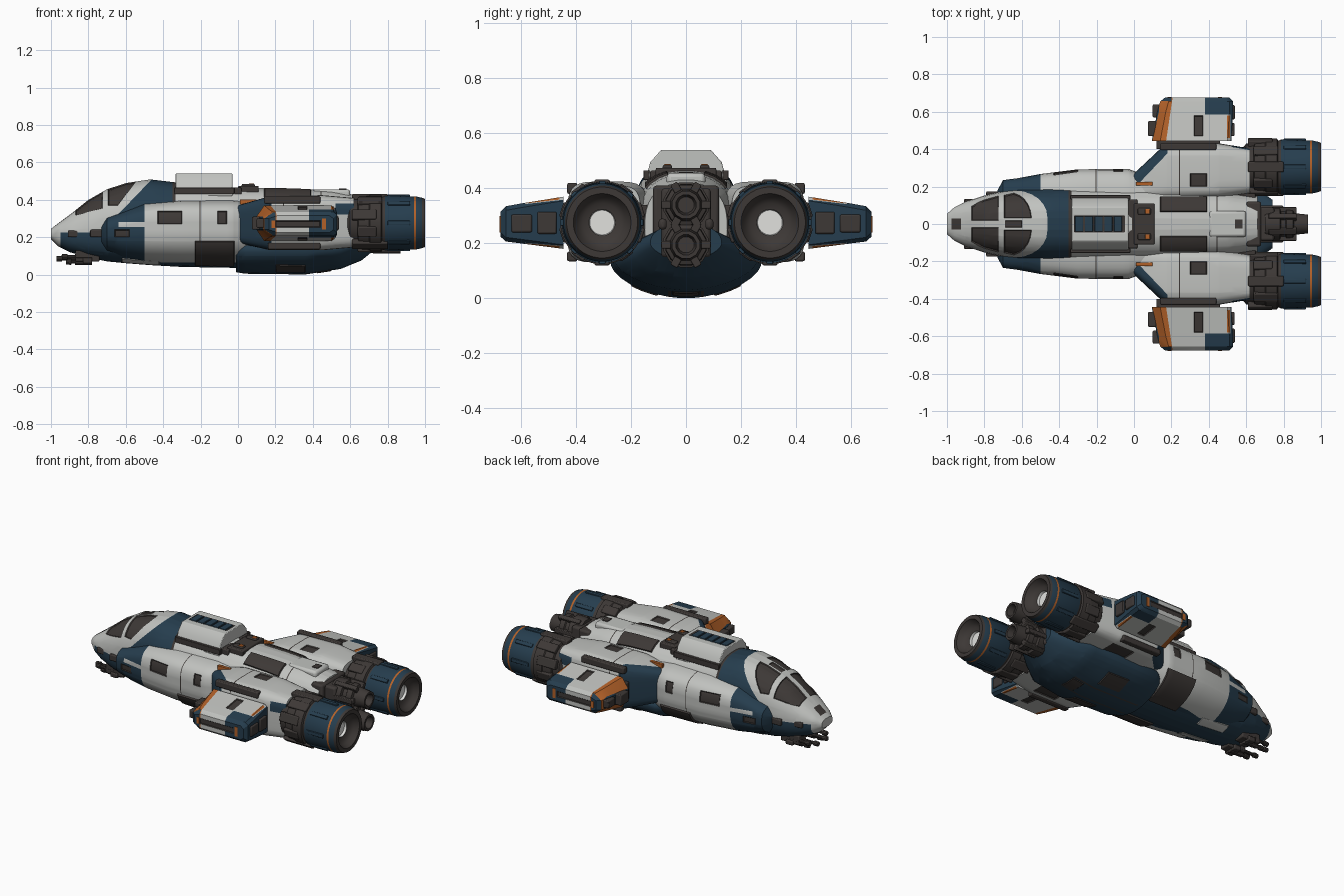
import bpy, bmesh, math
from mathutils import Vector, Matrix

if "Cube" in bpy.data.objects:
    bpy.data.objects.remove(bpy.data.objects["Cube"])

def material(name, r, g, b):
    m = bpy.data.materials.new(name)
    m.diffuse_color = (r, g, b, 1)
    m.use_nodes = True
    m.node_tree.nodes["Principled BSDF"].inputs["Base Color"].default_value = m.diffuse_color
    return m

MATS = [material("light grey hull", .53, .54, .52), material("navy paint", .019, .047, .076),
        material("dark metal", .047, .040, .037), material("orange trim", .45, .12, .022),
        material("white core", .75, .75, .73)]
GREY, NAVY, DARK, ORANGE, WHITE = range(5)

def finish(name, bm, mirror=False, bevel=0):
    bmesh.ops.recalc_face_normals(bm, faces=bm.faces)
    me = bpy.data.meshes.new(name)
    bm.to_mesh(me)
    bm.free()
    for m in MATS:
        me.materials.append(m)
    ob = bpy.data.objects.new(name, me)
    bpy.context.collection.objects.link(ob)
    if bevel:
        mod = ob.modifiers.new("bevel", 'BEVEL')
        mod.width, mod.segments, mod.limit_method = bevel, 2, 'ANGLE'
    if mirror:
        mod = ob.modifiers.new("mirror", 'MIRROR')
        mod.use_axis = (False, True, False)
    return ob

def skin(name, rings, mats, mirror=False, bevel=0):
    """Join equal-length rings of points; mats = one index or one per band, last is the end cap."""
    bm = bmesh.new()
    vs = [[bm.verts.new(p) for p in r] for r in rings]
    n = len(rings[0])
    if isinstance(mats, int):
        mats = [mats] * len(rings)
    bm.faces.new(vs[0]).material_index = mats[0]
    bm.faces.new(vs[-1]).material_index = mats[-1]
    for k in range(len(vs) - 1):
        for i in range(n):
            j = (i + 1) % n
            f = bm.faces.new((vs[k][i], vs[k][j], vs[k + 1][j], vs[k + 1][i]))
            f.material_index = mats[k]
    return finish(name, bm, mirror, bevel)

def loft(name, stations, mat, p=2.5, pb=None, n=32, mirror=False):
    """Stations (x, centre y, half width, z low, z widest, z high); p, pb = squareness above, below."""
    rings = []
    for x, cy, w, zb, zc, zt in stations:
        ring = []
        for i in range(n):
            t = 2 * math.pi * (i + .5) / n
            c, s = math.cos(t), math.sin(t)
            e = 2 / (p if s > 0 else pb or p)
            ry, rz = math.copysign(abs(c) ** e, c), math.copysign(abs(s) ** e, s)
            ring.append((x, cy + w * ry, zc + rz * (zt - zc if s > 0 else zc - zb)))
        rings.append(ring)
    return skin(name, rings, mat, mirror)

def revolve(name, prof, mats, y, z, n=32, mirror=False):
    return skin(name, [[(x, y + r * math.cos(2 * math.pi * (i + .5) / n), z + r * math.sin(2 * math.pi * (i + .5) / n))
                        for i in range(n)] for x, r in prof], mats, mirror)

def boxes(name, mat, items, mirror=False, bevel=.006):
    """Items (x0, x1, y0, y1, z0, z1) and an optional (axis y, axis z, angle) turn about x."""
    bm = bmesh.new()
    for x0, x1, y0, y1, z0, z1, *turn in items:
        m = Matrix.Translation(((x0 + x1) / 2, (y0 + y1) / 2, (z0 + z1) / 2)) @ Matrix.Diagonal((x1 - x0, y1 - y0, z1 - z0, 1))
        if turn:
            t = Matrix.Translation((0, turn[0], turn[1]))
            m = t @ Matrix.Rotation(turn[2], 4, 'X') @ t.inverted() @ m
        bmesh.ops.create_cube(bm, size=1, matrix=m)
    for f in bm.faces:
        f.material_index = mat
    return finish(name, bm, mirror, bevel)

def box(x0=None, x1=None, y0=None, y1=None, z0=None, z1=None):
    out = []
    for k, (lo, hi) in enumerate(((x0, x1), (y0, y1), (z0, z1))):
        for s, v in ((-1, lo), (1, hi)):
            if v is not None:
                out.append(tuple(s if i == k else 0 for i in range(3)) + (s * v,))
    return out

def paint(ob, mat, planes, depth=0):
    """Cut the surface along planes and colour where a*x + b*|y| + c*z < d for all of them."""
    bm = bmesh.new()
    bm.from_mesh(ob.data)
    for a, b, c, d in planes:
        for s in ((1, -1) if b else (1,)):
            no = Vector((a, b * s, c))
            bmesh.ops.bisect_plane(bm, geom=bm.verts[:] + bm.edges[:] + bm.faces[:], dist=1e-5,
                                   plane_co=no * d / no.length_squared, plane_no=no)
    hit = []
    for f in bm.faces:
        q = f.calc_center_median()
        if all(a * q.x + b * abs(q.y) + c * q.z < d for a, b, c, d in planes):
            f.material_index = mat
            hit.append(f)
    if depth and hit:
        bmesh.ops.inset_region(bm, faces=hit, thickness=.004, depth=depth, use_even_offset=True)
    bm.to_mesh(ob.data)
    bm.free()

# central fuselage with cockpit
hull = loft("fuselage", [(-1, 0, .055, .19, .215, .245), (-.96, 0, .09, .15, .22, .275), (-.9, 0, .12, .12, .22, .32),
    (-.8, 0, .153, .09, .22, .40), (-.7, 0, .177, .07, .23, .457), (-.6, 0, .19, .06, .24, .49), (-.47, 0, .2, .05, .25, .51),
    (-.3, 0, .2, .04, .25, .49), (0, 0, .2, .035, .25, .465), (.3, 0, .19, .03, .25, .46), (.5, 0, .175, .05, .25, .45),
    (.66, 0, .15, .1, .26, .42)], GREY, p=2.5)
paint(hull, NAVY, [(-1, 0, .96, .95)] + box(x1=-.35))            # band behind cockpit
paint(hull, NAVY, box(x0=-.95, x1=-.5, z1=.225))                  # lower nose
paint(hull, NAVY, box(z1=.07))                                    # belly
paint(hull, GREY, box(x0=-.62, x1=-.42, y0=.06, y1=.12, z1=.12), .003)
paint(hull, DARK, box(x0=-.87, x1=-.725, y0=.018) + [(.25, 0, -1, -.535)], -.006)   # windscreen
paint(hull, DARK, box(x0=-.695, y0=.032) + [(0, 0, -1, -.37), (1, 0, -.75, -.92)], -.006)  # side windows
paint(hull, DARK, box(x0=-.69, x1=-.60, y1=.02, z0=.4), -.004)
paint(hull, DARK, box(x0=-.975, x1=-.925, y1=.03, z0=.24))
paint(hull, DARK, box(x0=-.35, x1=-.335, z0=.3))
paint(hull, DARK, box(x0=.14, x1=.39, y0=.065, y1=.145, z0=.38), .008)   # spine plates
paint(hull, DARK, box(x0=.54, x1=.58, y1=.025, z0=.4), -.004)
paint(hull, DARK, box(x0=.44, x1=.446, z0=.3))

# broad cheek body either side
cheek = loft("cheek_body", [(-.73, 0, .18, .14, .21, .27), (-.70, 0, .235, .11, .22, .31), (-.62, 0, .246, .08, .23, .34),
    (-.5, 0, .268, .06, .24, .385), (-.3, 0, .293, .05, .24, .40), (-.03, 0, .295, .045, .24, .40), (.1, 0, .25, .06, .24, .39)],
    GREY, p=4, pb=2.3)
paint(cheek, NAVY, box(x1=-.5))
paint(cheek, NAVY, box(z1=.065))
paint(cheek, GREY, box(x0=-.64, x1=-.5, z0=.255, z1=.28))
paint(cheek, DARK, box(x0=-.66, x1=-.58, z0=.2, z1=.24), -.004)
paint(cheek, DARK, box(x0=-.43, x1=-.30, z0=.27, z1=.34), -.005)
paint(cheek, DARK, box(x0=-.11, x1=-.06, z0=.27, z1=.34), -.005)
paint(cheek, DARK, box(x0=-.23, x1=-.02, y0=.1, z0=.0, z1=.18), .01)   # lower hatch
paint(cheek, DARK, box(x0=-.205, x1=-.2, z0=.18))

# rear keel
keel = loft("keel", [(-.01, 0, .23, .012, .13, .2), (.04, 0, .26, .004, .13, .2), (.36, 0, .275, 0, .13, .2), (.55, 0, .26, .03, .14, .2),
    (.66, 0, .19, .075, .17, .25), (.74, 0, .13, .14, .2, .27)], NAVY, p=2.3, pb=1.75)
paint(keel, DARK, box(x0=.2, x1=.36, y0=.1, y1=.2, z1=.1), .005)
paint(keel, DARK, box(x0=.02, x1=.5, y0=.055, y1=.065, z1=.05))
paint(keel, DARK, box(x0=.42, x1=.5, y1=.05, z1=.08), .004)

# engine shoulders
shoulder = loft("engine_shoulder", [(0, .2, .07, .17, .27, .37), (.17, .28, .15, .13, .27, .42), (.45, .285, .147, .13, .27, .425),
    (.62, .285, .12, .145, .275, .41)], GREY, p=4.5, mirror=True)
paint(shoulder, NAVY, [(1.05, -1, 0, -.19)] + box(x1=.18))
paint(shoulder, NAVY, box(x0=.52, y0=.37, z0=.32, z1=.38))
paint(shoulder, DARK, box(x0=.3, x1=.39, y0=.2, y1=.27, z0=.35), -.006)
paint(shoulder, DARK, box(x0=.24, x1=.246, z0=.2))
paint(shoulder, DARK, box(x0=.3, x1=.46, y0=.18, y1=.36, z1=.16), -.006)
boxes("shoulder_trim", ORANGE, [(.01, .10, .205, .225, .36, .402)], True, .003)
boxes("wing_hinge", DARK, [(.12, .46, .40, .45, .22, .33), (.14, .44, .395, .432, .38, .42), (.16, .44, .395, .432, .135, .17)], True)

# stub wings
def wing_ring(y, x0, x1, zb, zt):
    m = (zb + zt) / 2
    return [(x, y, z) for x, z in ((x0, m + .03), (x0 + .045, zt), (x1 - .02, zt), (x1, zt - .015), (x1, zb + .015),
                                   (x1 - .02, zb), (x0 + .045, zb), (x0, m - .03))]
wing = skin("stub_wing", [wing_ring(.445, .095, .52, .18, .37), wing_ring(.6, .125, .53, .2, .345), wing_ring(.655, .14, .53, .207, .335),
                          wing_ring(.675, .165, .51, .225, .315)], GREY, True)
paint(wing, ORANGE, [(1, -.15, 0, .105)])
paint(wing, NAVY, box(x0=.38, y0=.585))
paint(wing, NAVY, box(x1=.2, y0=.657))
paint(wing, ORANGE, box(x0=.497, x1=.512, y0=.46, y1=.58))
paint(wing, NAVY, box(x0=.515))
paint(wing, NAVY, box(x1=.135, z0=.235, z1=.31))
paint(wing, DARK, box(x0=.32, x1=.37, y0=.47, y1=.58, z0=.3), -.006)
paint(wing, DARK, box(x0=.32, x1=.37, y0=.47, y1=.58, z1=.25), -.006)
paint(wing, DARK, box(x0=.2, x1=.44, y0=.66, z0=.252, z1=.288), -.005)
boxes("wing_edge_blocks", DARK, [(.075, .12, .47, .55, .24, .31), (.10, .15, .57, .64, .25, .30), (.515, .537, .47, .54, .235, .315),
                                 (.515, .54, .56, .635, .24, .305)], True)
boxes("wing_lights", ORANGE, [(.45, .47, .66, .678, .24, .30), (.18, .2, .66, .678, .25, .29)], True, 0)

# main engines
EY, EZ = .305, .276
revolve("main_engine", [(.58, .10), (.6, .125), (.64, .13), (.645, .142), (.70, .147), (.705, .152), (.765, .152), (.77, .14),
    (.785, .147), (.94, .142), (.952, .142), (.985, .135), (1, .129), (1, .105), (.97, .09), (.955, .07), (.95, .048), (.935, .045)],
    [DARK] * 8 + [NAVY, ORANGE, NAVY] + [DARK] * 5 + [WHITE, WHITE], EY, EZ, 40, True)
boxes("engine_clamps", DARK, [(.61 + .03 * (k % 2), .74 + .03 * (k % 3), EY + .12, EY + .156, EZ - .028, EZ + .028,
                               EY, EZ, math.pi * (k + .5) / 5) for k in range(10)], True)
boxes("engine_fins", NAVY, [(.80, .92, EY + .12, EY + .151, EZ - .012, EZ + .012, EY, EZ, math.pi * k / 4) for k in range(8)], True, .003)
boxes("engine_strut", DARK, [(.56, .65, .1, .24, .2, .34)], True)

# twin centre thrusters and machinery
boxes("rear_bulkhead", DARK, [(.6, .68, -.12, .12, .13, .41), (.67, .75, -.09, .09, .15, .40), (.66, .8, -.10, -.07, .25, .29),
                              (.66, .8, .07, .10, .25, .29)], bevel=.012)
for nm, z in (("upper", .34), ("lower", .195)):
    revolve(nm + "_thruster", [(.7, .08), (.74, .085), (.78, .085), (.785, .07), (.81, .07), (.815, .078), (.85, .075), (.855, .06),
                               (.93, .052), (.93, .038), (.89, .03)], DARK, 0, z, 12)
    boxes(nm + "_thruster_ribs", DARK, [(.72, .87, .055, .09, z - .014, z + .014, 0, z, math.pi * k / 3) for k in range(6)], bevel=.004)

# roof deck
deck = skin("roof_deck", [[(x, y, z) for y, z in ((-.15, .42), (-.13, .495), (-.09, .54), (.09, .54), (.13, .495), (.15, .42))]
                          for x in (-.335, -.03)], GREY, bevel=.006)
paint(deck, DARK, box(x0=-.32, x1=-.05, y1=.045, z0=.53), -.008)
boxes("deck_slats", NAVY, [(-.315 + .052 * k, -.272 + .052 * k, -.041, .041, .52, .54) for k in range(5)], bevel=.003)
boxes("deck_rails", DARK, [(-.34, -.02, .132, .155, .43, .465)], True, .003)
boxes("dorsal_machinery", DARK, [(0, .11, -.11, .11, .42, .475), (.02, .09, -.085, -.05, .46, .485), (.02, .09, .05, .085, .46, .485),
                                 (-.03, .02, -.13, .13, .42, .465)])
boxes("dorsal_trim", ORANGE, [(.06, .085, .055, .08, .47, .488)], True, .002)
boxes("rear_spine", GREY, [(.40, .60, -.07, .07, .40, .456)], bevel=.015)
boxes("spine_hatch", DARK, [(.54, .58, -.025, .025, .45, .46)], bevel=.002)

# nose guns
boxes("gun_mount", DARK, [(-.87, -.74, .03, .10, .07, .13), (-.83, -.78, .02, .11, .06, .09)], True)
for k, (y, z, x) in enumerate(((.045, .085, -.97), (.085, .095, -.94), (.065, .068, -.92))):
    revolve("gun_barrel_%d" % (k + 1), [(-.78, .016), (-.87, .016), (-.872, .010), (x + .03, .010), (x + .028, .016), (x, .014)],
            DARK, y, z, 10, True)
boxes("nose_sensors", DARK, [(-.91, -.84, .105, .133, .20, .235), (-.79, -.71, .14, .175, .20, .24)], True)

bpy.ops.object.select_all(action='SELECT')
bpy.context.view_layer.objects.active = hull
bpy.ops.object.shade_smooth_by_angle(angle=math.radians(32))
